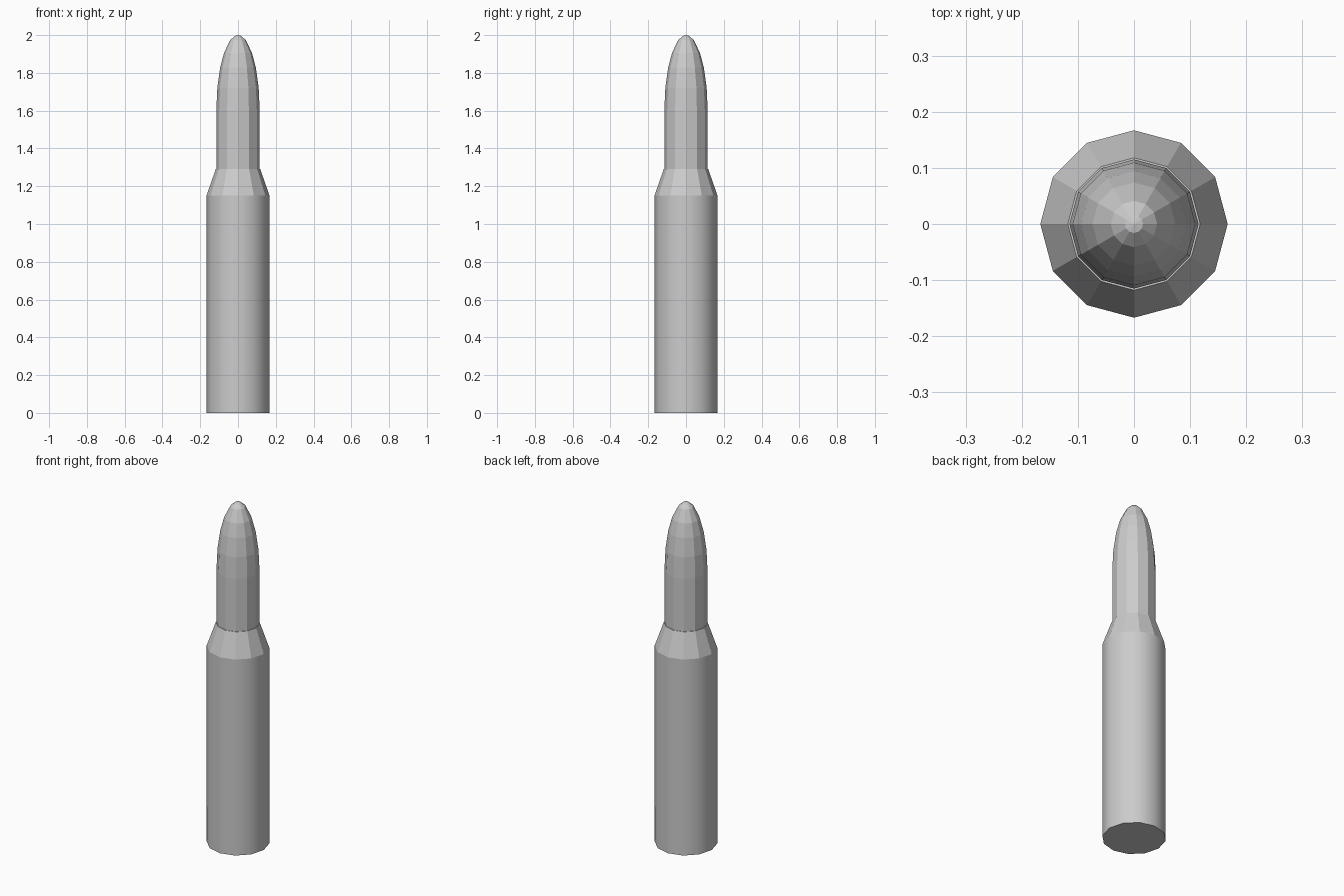
import bpy, bmesh, math

if "Cube" in bpy.data.objects:
    bpy.data.objects.remove(bpy.data.objects["Cube"])

SIDES = 12


def lathe(name, profile, smooth_rows=()):
    """Spin (radius, z) points round z; radius 0 makes a pole, open ends get caps."""
    bm = bmesh.new()
    rings = []
    for r, z in profile:
        n = SIDES if r > 0 else 1
        rings.append([bm.verts.new((r * math.cos(2 * math.pi * i / SIDES),
                                    r * math.sin(2 * math.pi * i / SIDES), z))
                      for i in range(n)])
    for row, (a, b) in enumerate(zip(rings, rings[1:])):
        for i in range(SIDES):
            j = (i + 1) % SIDES
            if len(b) == 1:
                f = bm.faces.new((a[i], a[j], b[0]))
            else:
                f = bm.faces.new((a[i], a[j], b[j], b[i]))
            f.smooth = row in smooth_rows
    bm.faces.new(rings[0][::-1])
    if len(rings[-1]) > 1:
        bm.faces.new(rings[-1])
    # Crisp edges between the smooth wall and its flat neighbours
    for e in bm.edges:
        if any(not f.smooth for f in e.link_faces):
            e.smooth = False
    mesh = bpy.data.meshes.new(name)
    bm.to_mesh(mesh)
    bm.free()
    obj = bpy.data.objects.new(name, mesh)
    bpy.context.collection.objects.link(obj)
    return obj


# Case: smooth straight wall and faceted shoulder
lathe("case", [(0.167, 0), (0.167, 1.15), (0.118, 1.29)], smooth_rows={0})

# Projectile: straight shank and elliptical nose
R, NOSE_BASE, TIP = 0.115, 1.60, 2.0
nose = [(R * math.cos(math.radians(a)),
         NOSE_BASE + (TIP - NOSE_BASE) * math.sin(math.radians(a)))
        for a in (0, 18, 35, 50, 69, 82)]
lathe("projectile", [(R, 1.28)] + nose + [(0, TIP)])
